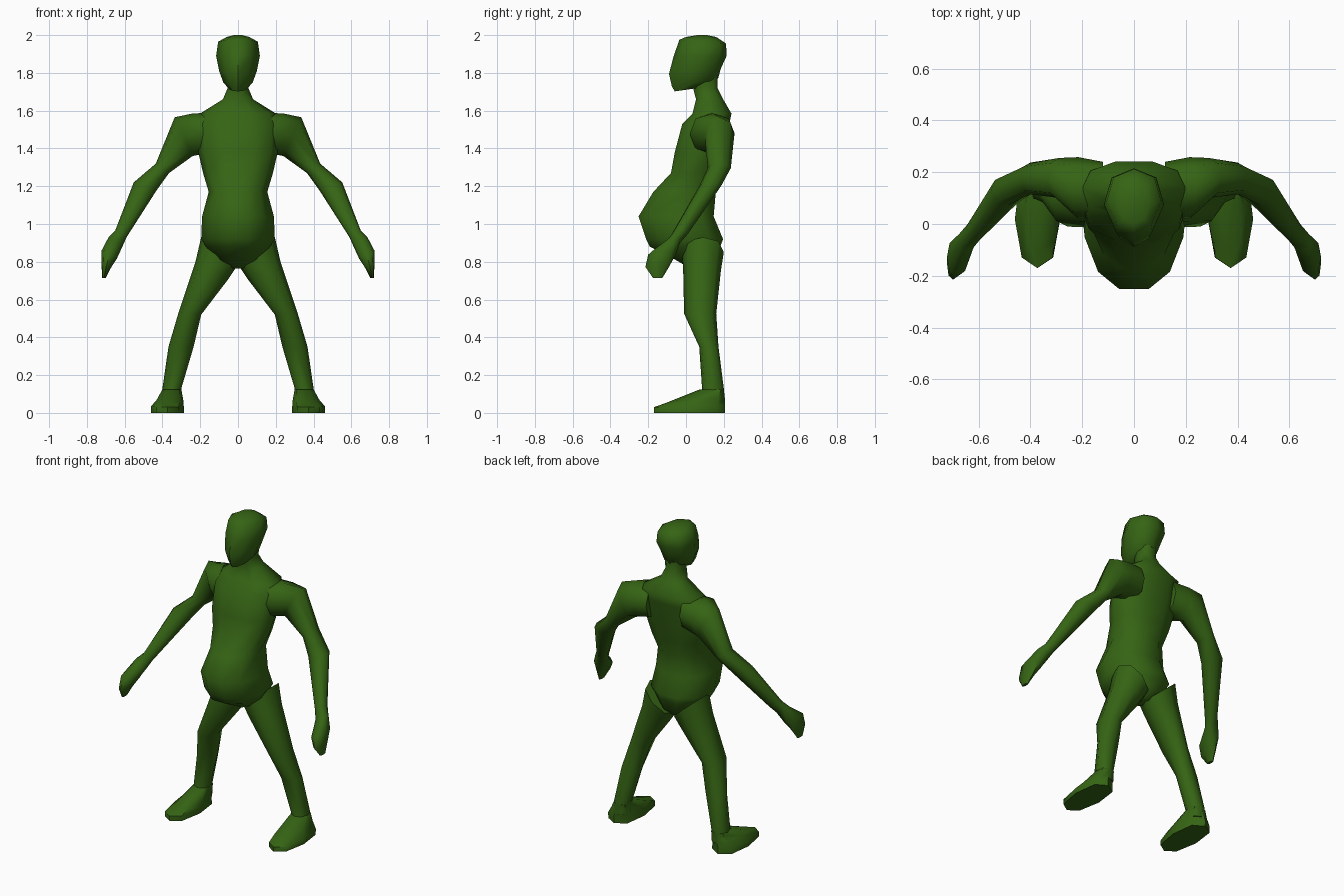
import bpy, bmesh, math
from mathutils import Vector

green = bpy.data.materials.new("dark_green")
green.diffuse_color = (0.036, 0.128, 0.007, 1)


def loft(name, rings, sides=8, full=0.85, mirror=False):
    """Skin closed rings. Ring: outer x, outer z, inner x, inner z,
    front y, back y, front taper (0 = none), rise of front over back."""
    bm = bmesh.new()
    loops = []
    for xa, za, xb, zb, y0, y1, taper, rise in rings:
        loop = []
        for i in range(sides):
            a = 2 * math.pi * i / sides
            c, s = math.cos(a), math.sin(a)
            c = math.copysign(abs(c) ** full, c)
            s = math.copysign(abs(s) ** full, s)
            c *= 1 - taper * max(0, -s)
            loop.append(bm.verts.new(Vector((
                (xa + xb) / 2 + c * (xa - xb) / 2,
                (y0 + y1) / 2 + s * (y1 - y0) / 2,
                (za + zb) / 2 + c * (za - zb) / 2 - s * rise / 2))))
        loops.append(loop)
    for lo, hi in zip(loops, loops[1:]):
        for i in range(sides):
            j = (i + 1) % sides
            bm.faces.new((lo[i], lo[j], hi[j], hi[i]))
    bm.faces.new(loops[0])
    bm.faces.new(loops[-1])
    bmesh.ops.recalc_face_normals(bm, faces=bm.faces[:])
    me = bpy.data.meshes.new(name)
    bm.to_mesh(me)
    bm.free()
    me.materials.append(green)
    ob = bpy.data.objects.new(name, me)
    bpy.context.collection.objects.link(ob)
    bpy.ops.object.select_all(action='DESELECT')
    ob.select_set(True)
    bpy.context.view_layer.objects.active = ob
    bpy.ops.object.shade_smooth_by_angle(angle=math.radians(55))
    if mirror:
        m = ob.modifiers.new("mirror", 'MIRROR')
        m.use_mirror_merge = False
    return ob


def level(z, half, y0, y1, taper=0.0, rise=0.0):
    """Ring centred on the body's middle plane."""
    return (half, z, -half, z, y0, y1, taper, rise)


# torso with heavy belly, shoulders and neck
loft("torso", [
    level(0.765, 0.03, 0.02, 0.12),
    level(0.81, 0.11, -0.06, 0.17),
    level(0.88, 0.17, -0.20, 0.19, 0.2),
    level(0.92, 0.195, -0.22, 0.205, 0.2),
    level(1.04, 0.19, -0.26, 0.155, 0.2),
    level(1.17, 0.155, -0.18, 0.165, 0.15),
    level(1.27, 0.185, -0.085, 0.18),
    level(1.38, 0.21, -0.065, 0.205),
    level(1.53, 0.215, -0.025, 0.235),
    level(1.585, 0.20, 0.03, 0.245),
    level(1.66, 0.08, 0.05, 0.20),
    level(1.72, 0.055, 0.035, 0.17),
    level(1.78, 0.06, 0.03, 0.17),
], sides=10)

# head, narrowing towards the face and chin
loft("head", [
    level(1.712, 0.045, -0.06, 0.08, 0.4, -0.02),
    level(1.75, 0.078, -0.075, 0.17, 0.4, -0.04),
    level(1.81, 0.10, -0.09, 0.185, 0.35, -0.03),
    level(1.89, 0.116, -0.065, 0.215, 0.25),
    level(1.965, 0.105, -0.035, 0.212, 0.2, 0.02),
    level(1.99, 0.06, 0.0, 0.16, 0.2),
    level(2.0, 0.02, 0.06, 0.11),
])

# arms from shoulder to fingertips
loft("arm", [
    (0.12, 1.59, 0.12, 1.38, 0.03, 0.24, 0, 0),
    (0.24, 1.585, 0.19, 1.37, 0.02, 0.258, 0, 0),
    (0.335, 1.565, 0.24, 1.36, 0.10, 0.255, 0, 0),
    (0.435, 1.32, 0.365, 1.27, 0.115, 0.237, 0, 0),
    (0.552, 1.22, 0.43, 1.18, 0.07, 0.185, 0, 0),
    (0.65, 0.965, 0.59, 0.93, -0.075, 0.01, 0, 0),
    (0.685, 0.93, 0.61, 0.885, -0.10, -0.03, 0, 0),
    (0.722, 0.86, 0.642, 0.815, -0.20, -0.055, 0, 0),
    (0.722, 0.78, 0.675, 0.765, -0.215, -0.09, 0, 0),
    (0.72, 0.715, 0.70, 0.715, -0.175, -0.125, 0, 0),
], mirror=True)

# legs ending at the ankle
loft("leg", [
    (0.195, 0.93, 0.01, 0.77, -0.02, 0.20, 0, 0),
    (0.225, 0.80, 0.05, 0.71, -0.015, 0.185, 0, 0),
    (0.315, 0.53, 0.195, 0.52, -0.01, 0.16, 0, 0),
    (0.368, 0.35, 0.235, 0.35, 0.07, 0.172, 0, 0),
    (0.40, 0.13, 0.30, 0.13, 0.085, 0.20, 0, 0),
    (0.40, 0.06, 0.30, 0.06, 0.07, 0.20, 0, 0),
], mirror=True)

# feet, sloping down towards the toes
loft("foot", [
    (0.46, 0.0, 0.285, 0.0, -0.17, 0.207, 0.15, 0),
    (0.46, 0.035, 0.287, 0.035, -0.17, 0.207, 0.15, -0.01),
    (0.43, 0.07, 0.29, 0.07, -0.10, 0.205, 0.1, -0.03),
    (0.40, 0.125, 0.30, 0.125, 0.075, 0.20, 0, 0),
], mirror=True, full=0.7)
